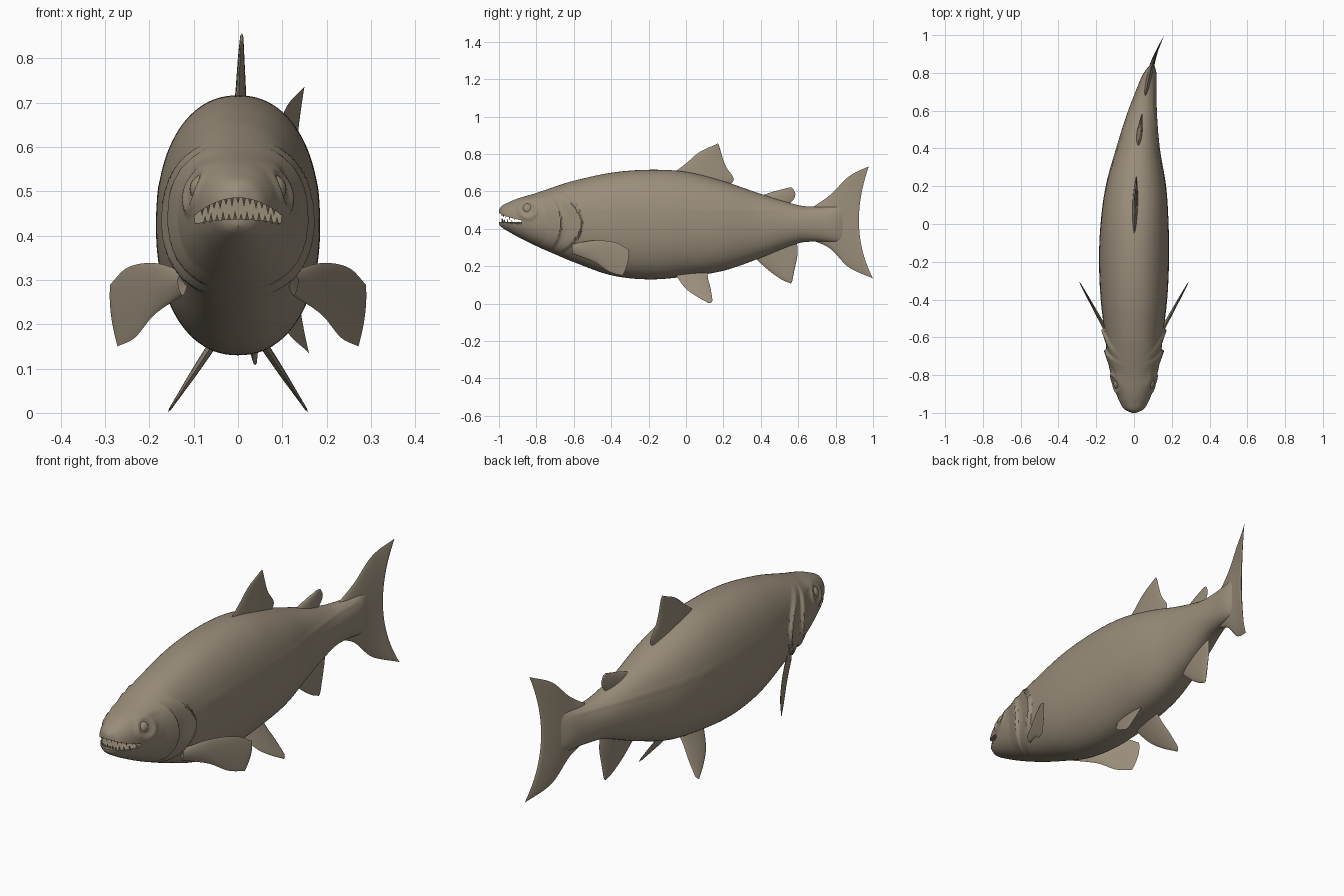
import bpy, bmesh, math
from mathutils import Vector

if "Cube" in bpy.data.objects:
    bpy.data.objects.remove(bpy.data.objects["Cube"])

skin = bpy.data.materials.new("fish_skin")
skin.diffuse_color = (0.32, 0.268, 0.195, 1)
skin.use_nodes = True
skin.node_tree.nodes["Principled BSDF"].inputs["Base Color"].default_value = skin.diffuse_color


def spline(table, x, col):
    """Smooth cubic interpolation of one column of a table keyed on column 0."""
    n = len(table)
    i = 0
    while i < n - 2 and x > table[i + 1][0]:
        i += 1

    def slope(k):
        a, b = table[max(k - 1, 0)], table[min(k + 1, n - 1)]
        return (b[col] - a[col]) / (b[0] - a[0])
    p, q = table[i], table[i + 1]
    h = q[0] - p[0]
    t = min(max((x - p[0]) / h, 0), 1)
    return ((2*t**3 - 3*t**2 + 1) * p[col] + (t**3 - 2*t**2 + t) * h * slope(i)
            + (3*t**2 - 2*t**3) * q[col] + (t**3 - t**2) * h * slope(i + 1))


def finish(bm, name, angle=40):
    bmesh.ops.remove_doubles(bm, verts=bm.verts, dist=0.00005)
    bmesh.ops.recalc_face_normals(bm, faces=bm.faces)
    me = bpy.data.meshes.new(name)
    bm.to_mesh(me)
    bm.free()
    me.materials.append(skin)
    ob = bpy.data.objects.new(name, me)
    bpy.context.collection.objects.link(ob)
    smooth(ob, angle)
    return ob


def smooth(ob, angle):
    bpy.ops.object.select_all(action='DESELECT')
    ob.select_set(True)
    bpy.context.view_layer.objects.active = ob
    bpy.ops.object.shade_smooth_by_angle(angle=math.radians(angle))


# Body profile: y, top z, bottom z, half width
BODY = [(-1.0, .502, .424, .012), (-.985, .522, .408, .046), (-.95, .541, .386, .072),
        (-.9, .562, .358, .093), (-.8, .592, .308, .122), (-.7, .626, .264, .142),
        (-.6, .657, .222, .152), (-.4, .700, .152, .176), (-.2, .716, .130, .185),
        (0, .705, .145, .180), (.2, .655, .176, .160), (.4, .587, .245, .116),
        (.6, .527, .323, .076), (.7, .518, .332, .056), (.8, .522, .328, .034),
        (.84, .515, .335, .012)]
# Sideways bend of the spine: y, x
SPINE = [(-1, 0), (-.2, 0), (0, .003), (.2, .01), (.4, .021), (.6, .045),
         (.8, .085), (.9, .115), (1, .16)]


def bend(y):
    return spline(SPINE, y, 1)


def flap(y, z, edge, curve, amp, length):
    """Raised plate that swells backwards and drops off at a curved edge."""
    q = y - (edge - curve * (z - .43) ** 2)
    fade = max(0, 1 - ((z - .43) / .18) ** 4)
    return fade * amp * max(0, 1 + q / length if q <= 0 else 1 - q / .008)


def relief(y, z):
    d = math.hypot(y + .845, z - .505)
    r = .008 * math.exp(-((d - .045) / .012) ** 2)                          # eye socket rim
    r += .009 * math.exp(-((y + .82) / .05) ** 2 - ((z - .56) / .012) ** 2)  # brow
    r += flap(y, z, -.56, 4.4, .017, .07)                                   # gill cover
    r += flap(y, z, -.67, 2.5, .014, .07)                                   # cheek plate
    r += .003 * math.exp(-((z - .5) / .008) ** 2) * (-.5 < y < .75)         # lateral line
    return r


# Body
bm = bmesh.new()
ys = [-1 + .006 * i for i in range(84)] + [-.496 + 1.336 * (i + 1) / 66 for i in range(66)]
SEG = 96
rings = []
for y in ys:
    top, bot, hw = (spline(BODY, y, c) for c in (1, 2, 3))
    ring = []
    for k in range(SEG):
        a = 2 * math.pi * k / SEG
        c, s = math.cos(a), math.sin(a)
        x = math.copysign(hw * abs(c) ** .91, c)
        z = (top + bot) / 2 + (top - bot) / 2 * math.copysign(abs(s) ** .91, s)
        x += math.copysign(relief(y, z) * abs(c) ** .5, c) if abs(c) > 1e-4 else 0
        ring.append(bm.verts.new((x + bend(y), y, z)))
    rings.append(ring)
for r0, r1 in zip(rings, rings[1:]):
    for k in range(SEG):
        bm.faces.new((r0[k], r0[(k + 1) % SEG], r1[(k + 1) % SEG], r1[k]))
bm.faces.new(rings[0])
bm.faces.new(rings[-1])
body = finish(bm, "body")


# Mouth opening: arched slot cut through the snout
def lip_top(x):
    return .485 - .045 * (x / .105) ** 2


def lip_bottom(x):
    return .437 - .012 * (x / .105) ** 2


bm = bmesh.new()
xs = [-.125 + .25 * i / 24 for i in range(25)]
outline = [(x, lip_bottom(x)) for x in xs] + [(x, lip_top(x)) for x in reversed(xs)]
front = [bm.verts.new((x, -1.1, z)) for x, z in outline]
back = [bm.verts.new((x, -.88, z)) for x, z in outline]
n = len(front)
for k in range(n):
    bm.faces.new((front[k], front[(k + 1) % n], back[(k + 1) % n], back[k]))
bm.faces.new(front)
bm.faces.new(back)
cutter = finish(bm, "mouth_cutter")
cutter.hide_render = True
mod = body.modifiers.new("mouth", 'BOOLEAN')
mod.operation, mod.solver, mod.object = 'DIFFERENCE', 'EXACT', cutter
bpy.context.view_layer.objects.active = body
bpy.ops.object.modifier_apply(modifier=mod.name)
bpy.data.objects.remove(cutter)
smooth(body, 40)

# Teeth along both jaws
bm = bmesh.new()
for i in range(-6, 7):
    for up in (True, False):
        x = .0135 * (i + (0 if up else .5))
        y = -.982 + .1 * abs(x / .092) ** 3
        size = .024 if i % 2 else .018
        root = lip_top(x) + .004 if up else lip_bottom(x) - .004
        tip = root + (-size if up else size)
        ring = [bm.verts.new((x + .005 * math.cos(a), y + .005 * math.sin(a), root))
                for a in (math.pi * k / 4 for k in range(8))]
        point = bm.verts.new((x, y - .003, tip))
        for k in range(8):
            bm.faces.new((ring[k], ring[(k + 1) % 8], point))
        bm.faces.new(ring)
finish(bm, "teeth")

# Eyes
bm = bmesh.new()
for side in (1, -1):
    made = bmesh.ops.create_uvsphere(bm, u_segments=24, v_segments=16, radius=.033)
    bmesh.ops.translate(bm, verts=made["verts"], vec=(side * .076, -.845, .505))
finish(bm, "eyes")


def fin(name, rows, place, normal, thick, side=1, nu=24, nv=20):
    """Rows run root to tip, each (leading, middle, trailing) as (y, z) points."""
    cols = [[(i, *row[c]) for i, row in enumerate(rows)] for c in range(3)]
    bm = bmesh.new()
    nrm = Vector(normal).normalized()
    for face in (1, -1):
        grid = []
        for i in range(nu + 1):
            s = i / nu
            u = s * (len(rows) - 1)
            a, m, b = ([spline(c, u, 1), spline(c, u, 2)] for c in cols)
            line = []
            for j in range(nv + 1):
                t = j / nv
                w = ((2*t - 1) * (t - 1), 4 * t * (1 - t), t * (2*t - 1))
                y, z = (w[0] * a[k] + w[1] * m[k] + w[2] * b[k] for k in (0, 1))
                h = thick * (1 - .8 * s) * math.sin(math.pi * t) ** .6 if 0 < j < nv else 0
                h = 0 if i == nu else h
                p = Vector((place(y, z), y, z)) + nrm * h * face
                line.append(bm.verts.new((p.x * side, p.y, p.z)))
            grid.append(line)
        for g0, g1 in zip(grid, grid[1:]):
            for j in range(nv):
                bm.faces.new((g0[j], g0[j + 1], g1[j + 1], g1[j]))
    return finish(bm, name, 60)


def spine_x(y, z):
    return bend(y)


# Fins on the centre line
fin("dorsal_fin", [[(-.09, .68), (.08, .66), (.22, .62)], [(0, .75), (.12, .715), (.255, .667)],
                   [(.075, .812), (.14, .79), (.21, .74)], [(.165, .853), (.171, .855), (.178, .84)]],
    spine_x, (1, 0, 0), .016)
fin("adipose_fin", [[(.38, .57), (.46, .55), (.54, .52)], [(.47, .60), (.52, .59), (.575, .557)],
                    [(.55, .62), (.57, .617), (.585, .585)]], spine_x, (1, 0, 0), .016)
fin("anal_fin", [[(.34, .27), (.47, .28), (.59, .345)], [(.44, .18), (.52, .20), (.597, .27)],
                 [(.51, .13), (.55, .14), (.58, .18)], [(.555, .11), (.56, .109), (.568, .12)]],
    spine_x, (1, -.1, 0), .015)
fin("tail_fin", [[(.66, .505), (.67, .42), (.66, .345)], [(.77, .58), (.77, .42), (.77, .295)],
                 [(.87, .68), (.86, .42), (.87, .195)], [(.978, .735), (.925, .42), (1.0, .135)]],
    spine_x, (1, -.35, 0), .024, nu=32, nv=40)

# Paired fins
for side, tag in ((1, "left"), (-1, "right")):
    fin("pectoral_fin_" + tag,
        [[(-.605, .32), (-.605, .295), (-.605, .265)], [(-.49, .338), (-.49, .28), (-.49, .222)],
         [(-.38, .328), (-.39, .25), (-.41, .17)], [(-.308, .29), (-.31, .225), (-.338, .15)]],
        lambda y, z: .155 + .55 * (y + .55), (1, -.55, 0), .012, side)
    fin("pelvic_fin_" + tag,
        [[(-.07, .18), (.03, .19), (.115, .19)], [(-.01, .09), (.06, .10), (.117, .14)],
         [(.055, .04), (.09, .05), (.132, .08)], [(.115, .008), (.13, .003), (.142, .018)]],
        lambda y, z: .06 + .66 * (.15 - z), (1, 0, .66), .011, side)
